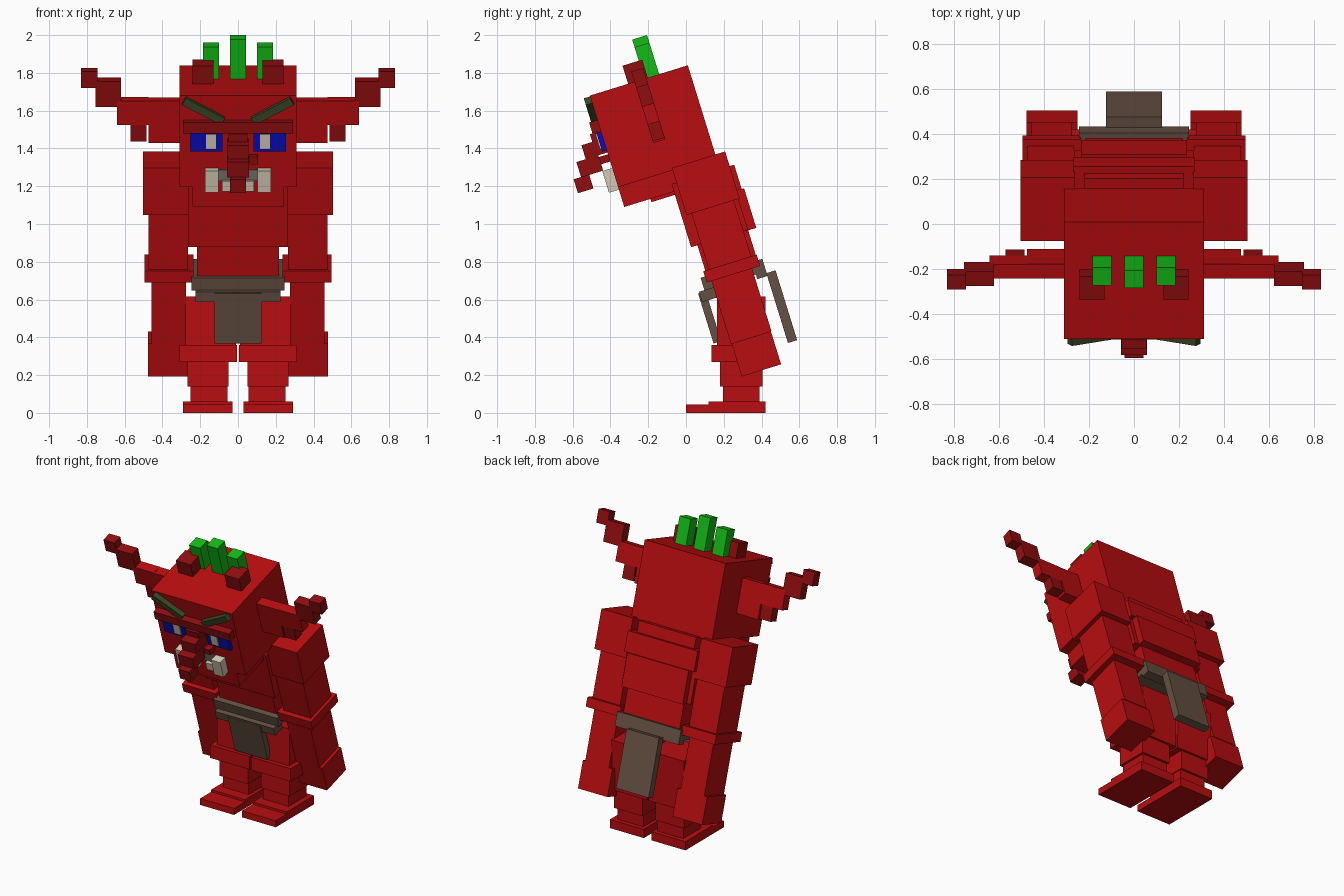
import bpy, bmesh
from mathutils import Matrix, Vector

TILT = Matrix.Rotation(0.3, 4, 'X')  # the hunched upper body leans forward


def material(name, r, g, b):
    m = bpy.data.materials.new(name)
    m.diffuse_color = (r, g, b, 1)
    return m


RED = material("red skin", 0.48, 0.004, 0.005)
DARK = material("dark red skin", 0.28, 0.004, 0.005)
BROWN = material("brown leather", 0.13, 0.08, 0.055)
GREEN = material("green hair", 0.006, 0.50, 0.008)
MOSS = material("dark green brow", 0.042, 0.061, 0.019)
BLUE = material("blue eye", 0.003, 0.004, 0.50)
CREAM = material("cream teeth", 0.66, 0.58, 0.46)
GREY = material("grey mouth", 0.19, 0.17, 0.14)


def box(name, mat, x, y, z, tilt=True, roll=0.0):
    """Box from its x, y, z ranges; roll turns it about its own y axis."""
    lo, hi = Vector((x[0], y[0], z[0])), Vector((x[1], y[1], z[1]))
    size = hi - lo
    bm = bmesh.new()
    bmesh.ops.create_cube(bm, size=1)
    m = (Matrix.Translation((lo + hi) / 2) @ Matrix.Rotation(roll, 4, 'Y')
         @ Matrix.Diagonal((*size, 1)))
    bm.transform(TILT @ m if tilt else m)
    me = bpy.data.meshes.new(name)
    bm.to_mesh(me)
    bm.free()
    me.materials.append(mat)
    ob = bpy.data.objects.new(name, me)
    bpy.context.collection.objects.link(ob)


def mid(name, mat, half, y, z):
    box(name, mat, (-half, half), y, z)


def pair(name, mat, x, y, z, tilt=True, roll=0.0):
    box("left_" + name, mat, x, y, z, tilt, roll)
    box("right_" + name, mat, (-x[1], -x[0]), y, z, tilt, -roll)


# Head
mid("head", RED, 0.31, (0.01, 0.553), (1.248, 1.755))
mid("jaw", RED, 0.242, (0.01, 0.50), (1.138, 1.248))
mid("neck", RED, 0.22, (0.155, 0.60), (1.12, 1.255))

# Face
mid("brow_ridge", DARK, 0.29, (-0.036, 0.01), (1.56, 1.62))
mid("nose_root", DARK, 0.05, (-0.05, 0.01), (1.515, 1.56))
mid("nose_bridge", DARK, 0.055, (-0.11, 0.01), (1.44, 1.517))
mid("nose_middle", DARK, 0.057, (-0.162, -0.04), (1.355, 1.44))
mid("nose_tip", DARK, 0.043, (-0.203, -0.117), (1.28, 1.357))
box("wart", DARK, (0.06, 0.105), (-0.04, 0.01), (1.39, 1.43))
pair("eyebrow", MOSS, (0.065, 0.30), (-0.025, 0.01), (1.655, 1.697), roll=-0.5)
pair("eye", BLUE, (0.083, 0.253), (-0.015, 0.01), (1.453, 1.555))
pair("pupil", CREAM, (0.117, 0.17), (-0.022, -0.015), (1.468, 1.55))
mid("mouth", GREY, 0.107, (0.002, 0.01), (1.285, 1.345))
pair("tusk", CREAM, (0.103, 0.174), (-0.045, 0.01), (1.234, 1.354))
pair("tooth", CREAM, (0.03, 0.085), (-0.02, 0.01), (1.234, 1.29))

# Stepped ears
EAR = (0.257, 0.323)
pair("ear_base", RED, (0.31, 0.475), EAR, (1.416, 1.648))
pair("ear_middle", RED, (0.475, 0.64), EAR, (1.517, 1.65))
pair("ear_lobe", DARK, (0.485, 0.57), EAR, (1.425, 1.517))
pair("ear_outer", DARK, (0.62, 0.755), EAR, (1.616, 1.758))
pair("ear_tip", DARK, (0.745, 0.83), EAR, (1.721, 1.811))

# Horn stubs and hair tufts
pair("horn", DARK, (0.13, 0.242), (0.222, 0.331), (1.74, 1.855))
mid("center_tuft", GREEN, 0.042, (0.312, 0.394), (1.75, 1.972))
pair("side_tuft", GREEN, (0.10, 0.185), (0.312, 0.394), (1.75, 1.93))

# Torso
mid("chest", RED, 0.265, (0.285, 0.60), (0.83, 1.18))
mid("upper_back", RED, 0.268, (0.59, 0.632), (1.045, 1.18))
mid("lower_back", RED, 0.235, (0.59, 0.645), (0.826, 1.045))
mid("waist", RED, 0.216, (0.32, 0.60), (0.60, 0.83))

# Belt and loincloth
mid("belt", BROWN, 0.245, (0.285, 0.627), (0.59, 0.66))
mid("belt_back", BROWN, 0.245, (0.57, 0.627), (0.565, 0.60))
mid("belt_front_lower", BROWN, 0.226, (0.255, 0.34), (0.535, 0.592))
mid("front_loincloth", BROWN, 0.125, (0.248, 0.29), (0.308, 0.585))
mid("back_loincloth", BROWN, 0.125, (0.625, 0.676), (0.194, 0.581))

# Arms
pair("shoulder", RED, (0.262, 0.504), (0.312, 0.607), (1.0, 1.261))
pair("upper_arm", RED, (0.265, 0.475), (0.34, 0.575), (0.68, 1.0))
pair("arm_cuff", RED, (0.235, 0.495), (0.309, 0.605), (0.627, 0.69))
pair("forearm", RED, (0.275, 0.457), (0.335, 0.56), (0.28, 0.63))
pair("hand", RED, (0.25, 0.477), (0.339, 0.557), (0.097, 0.28))

# Upright legs and feet
pair("thigh", RED, (0.01, 0.278), (0.165, 0.42), (0.34, 0.615), False)
pair("knee_band", RED, (0.006, 0.31), (0.135, 0.42), (0.27, 0.36), False)
pair("shin", RED, (0.05, 0.268), (0.18, 0.405), (0.14, 0.27), False)
pair("ankle", RED, (0.055, 0.252), (0.195, 0.39), (0.055, 0.14), False)
pair("foot", RED, (0.03, 0.29), (0.12, 0.42), (0, 0.06), False)
pair("toes", RED, (0.03, 0.29), (0.0, 0.12), (0, 0.045), False)
